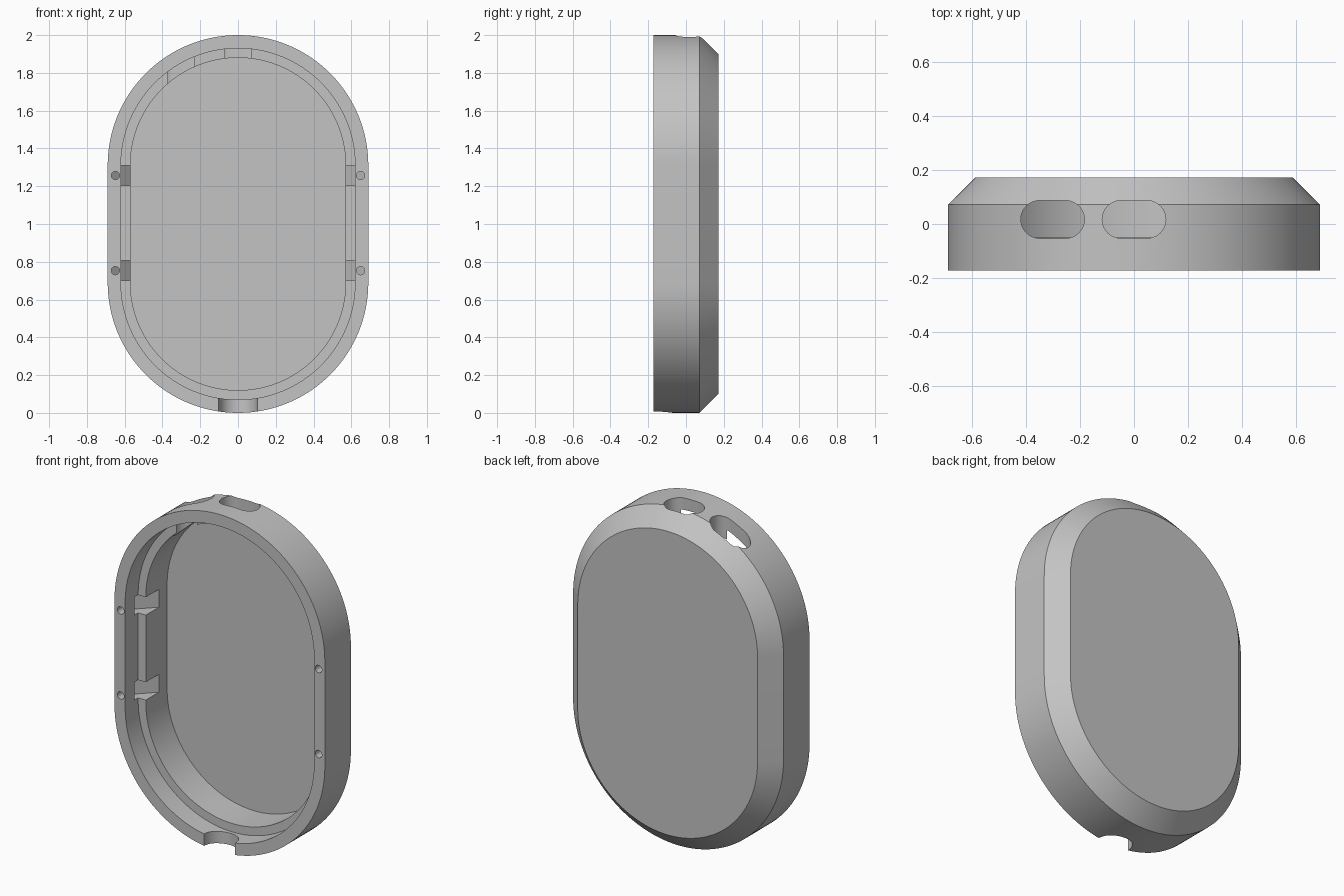
import bpy, bmesh, math
from mathutils import Vector

if "Cube" in bpy.data.objects:
    bpy.data.objects.remove(bpy.data.objects["Cube"])

grey = bpy.data.materials.new("plain grey")
grey.use_nodes = True
colour = (0.55, 0.55, 0.55, 1)
grey.diffuse_color = colour
grey.node_tree.nodes["Principled BSDF"].inputs["Base Color"].default_value = colour


def stadium(radius, half_straight, steps):
    """Outline of two half circles joined by straight sides, long along the second axis."""
    points = []
    for end in (0, 1):
        shift = half_straight if end == 0 else -half_straight
        for i in range(steps + 1):
            a = math.pi * (end + i / steps)
            points.append((radius * math.cos(a), radius * math.sin(a) + shift))
    return points


def loft(name, rings):
    """Join matching rings of points into a closed solid."""
    bm = bmesh.new()
    loops = [[bm.verts.new(p) for p in ring] for ring in rings]
    n = len(loops[0])
    for a, b in zip(loops, loops[1:]):
        for i in range(n):
            j = (i + 1) % n
            bm.faces.new((a[i], a[j], b[j], b[i]))
    bm.faces.new(loops[0])
    bm.faces.new(loops[-1])
    bmesh.ops.recalc_face_normals(bm, faces=bm.faces)
    mesh = bpy.data.meshes.new(name)
    bm.to_mesh(mesh)
    bm.free()
    mesh.materials.append(grey)
    obj = bpy.data.objects.new(name, mesh)
    bpy.context.collection.objects.link(obj)
    return obj


def upright_prism(name, outline, low, high):
    return loft(name, [[(x, y, z) for x, y in outline] for z in (low, high)])


# Shell: floor, inner wall, ledge, upper wall, rim, outer wall, back chamfer
STRAIGHT = 0.31
profile = [(0.57, 0.15), (0.57, -0.05), (0.62, -0.05), (0.62, -0.172),
           (0.69, -0.172), (0.69, 0.072), (0.59, 0.172)]
shell = loft("case_shell", [[(x, y, z + 1) for x, z in stadium(r, STRAIGHT, 64)]
                            for r, y in profile])

cutters = []

# Two rounded slots through the top wall
for cx in (0, -0.302):
    outline = [(cx + b, 0.017 + a) for a, b in stadium(0.07, 0.048, 20)]
    cutters.append(upright_prism("slot_cutter", outline, 1.5, 2.1))

# Half-round cable notch in the bottom of the rim
outline = [(x, y - 0.172) for x, y in stadium(0.102, 0, 32)]
outline = [p for i, p in enumerate(outline) if i not in (32, 65)]
cutters.append(upright_prism("notch_cutter", outline, -0.1, 0.2))

# Diamond grooves in the side walls, each reached by a pin hole from the rim
for side in (-1, 1):
    for z in (0.753, 1.257):
        d = 0.122
        centre = Vector((side * 0.55, -0.03))
        diamond = [centre + Vector(v) for v in ((d, 0), (0, d), (-d, 0), (0, -d))]
        cutters.append(upright_prism("groove_cutter", diamond, z - 0.053, z + 0.053))
        circle = [(0.022 * math.cos(i * math.tau / 24), 0.022 * math.sin(i * math.tau / 24))
                  for i in range(24)]
        cutters.append(loft("pin_hole_cutter", [
            [(side * 0.649 + x, y, z + h) for x, h in circle] for y in (-0.25, -0.031)]))

# Cut the openings one by one
bpy.ops.object.select_all(action='DESELECT')
shell.select_set(True)
bpy.context.view_layer.objects.active = shell
for cutter in cutters:
    cutter.hide_render = True
    cut = shell.modifiers.new("opening", 'BOOLEAN')
    cut.operation = 'DIFFERENCE'
    cut.solver = 'EXACT'
    cut.object = cutter
    bpy.ops.object.modifier_apply(modifier=cut.name)
    bpy.data.objects.remove(cutter)

bpy.ops.object.shade_smooth_by_angle(angle=math.radians(25))
